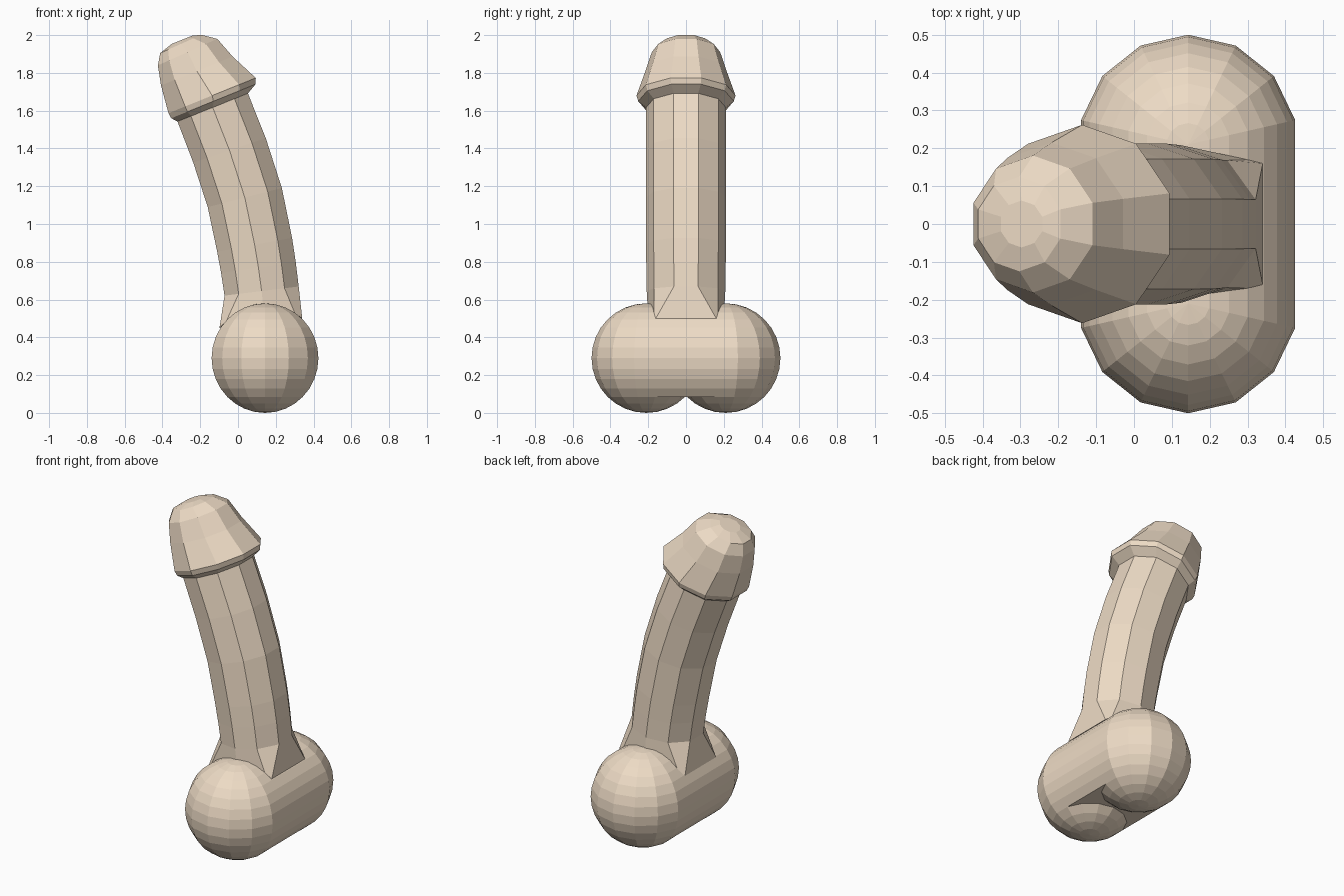
import bpy, bmesh
from math import sin, cos, radians, pi

if "Cube" in bpy.data.objects:
    bpy.data.objects.remove(bpy.data.objects["Cube"])

mat = bpy.data.materials.new("warm_beige")
mat.diffuse_color = (0.85, 0.71, 0.56, 1)
mat.use_nodes = True
mat.node_tree.nodes["Principled BSDF"].inputs["Base Color"].default_value = mat.diffuse_color


def finish(bm, name):
    bmesh.ops.recalc_face_normals(bm, faces=bm.faces)
    mesh = bpy.data.meshes.new(name)
    bm.to_mesh(mesh)
    bm.free()
    mesh.materials.append(mat)
    obj = bpy.data.objects.new(name, mesh)
    bpy.context.collection.objects.link(obj)
    return obj


def ring(cx, cz, r, tilt, sides=10):
    """Tilted regular polygon with a flat side towards +x."""
    t = radians(tilt)
    pts = []
    for k in range(sides):
        a = 2 * pi * (k + 0.5) / sides
        u, v = r * cos(a), r * sin(a)
        pts.append((cx + u * cos(t), v, cz + u * sin(t)))
    return pts


def loft(name, rings):
    bm = bmesh.new()
    loops = [[bm.verts.new(p) for p in pts] for pts in rings]
    for a, b in zip(loops, loops[1:]):
        n = len(a)
        for i in range(n):
            j = (i + 1) % n
            bm.faces.new((a[i], a[j], b[j], b[i]))
    bm.faces.new(loops[0])
    bm.faces.new(loops[-1])
    return finish(bm, name)


# Rounded base: two spheres joined by a straight bridge above the cleft
SEG, RINGS, R = 14, 16, 0.29
CX, CY, CZ = 0.143, 0.21, 0.29
LOW = 4                                   # ring where the bridge starts
INNER = range(4, 11)                      # columns facing the other sphere
bm = bmesh.new()
sides = []
for s in (1, -1):
    grid = []
    for i in range(1, RINGS):
        lat = -pi / 2 + pi * i / RINGS
        row = []
        for k in range(SEG):
            a = pi / 2 - 2 * pi * k / SEG
            row.append(bm.verts.new((CX + R * cos(lat) * cos(a),
                                     s * (CY + R * cos(lat) * sin(a)),
                                     CZ + R * sin(lat))))
        grid.append(row)
    bottom = bm.verts.new((CX, s * CY, CZ - R))
    top = bm.verts.new((CX, s * CY, CZ + R))
    for k in range(SEG):
        n = (k + 1) % SEG
        inner = 4 <= k < 10
        bm.faces.new((bottom, grid[0][k], grid[0][n]))
        if not inner:
            bm.faces.new((top, grid[-1][k], grid[-1][n]))
        for i in range(RINGS - 2):
            if i < LOW - 1 or not inner:
                bm.faces.new((grid[i][k], grid[i][n], grid[i + 1][n], grid[i + 1][k]))
    sides.append((grid, top))
(ga, ta), (gb, tb) = sides
for k in (4, 10):
    for i in range(LOW - 1, RINGS - 2):
        bm.faces.new((ga[i][k], gb[i][k], gb[i + 1][k], ga[i + 1][k]))
    bm.faces.new((ga[-1][k], gb[-1][k], tb, ta))
for k in range(4, 10):                    # ceiling of the cleft
    bm.faces.new((ga[LOW - 1][k], ga[LOW - 1][k + 1],
                  gb[LOW - 1][k + 1], gb[LOW - 1][k]))
finish(bm, "rounded_base")

# Curved ten-sided shaft with a flared foot
foot = [(0.34, 0.16, 0.50), (0.30, 0.17, 0.53), (0.14, 0.20, 0.50),
        (-0.06, 0.17, 0.49), (-0.098, 0.15, 0.45)]
foot += [(x, -y, z) for x, y, z in reversed(foot)]
path = [(0.125, 0.645, 0.208, 7), (0.108, 0.77, 0.21, 8.5), (0.088, 0.89, 0.212, 10.5),
        (0.036, 1.14, 0.213, 14.5), (-0.045, 1.39, 0.213, 18.5),
        (-0.137, 1.625, 0.211, 22)]
loft("shaft", [foot] + [ring(*p) for p in path])

# Flared cap with a rounded tip
cap = [(-0.133, 1.615, 0.208, 22), (-0.130, 1.650, 0.253, 22),
       (-0.137, 1.680, 0.262, 22), (-0.218, 1.810, 0.215, 22),
       (-0.267, 1.910, 0.181, 24), (-0.303, 1.953, 0.125, 24),
       (-0.297, 1.975, 0.062, 22)]
loft("cap", [ring(*p) for p in cap])
